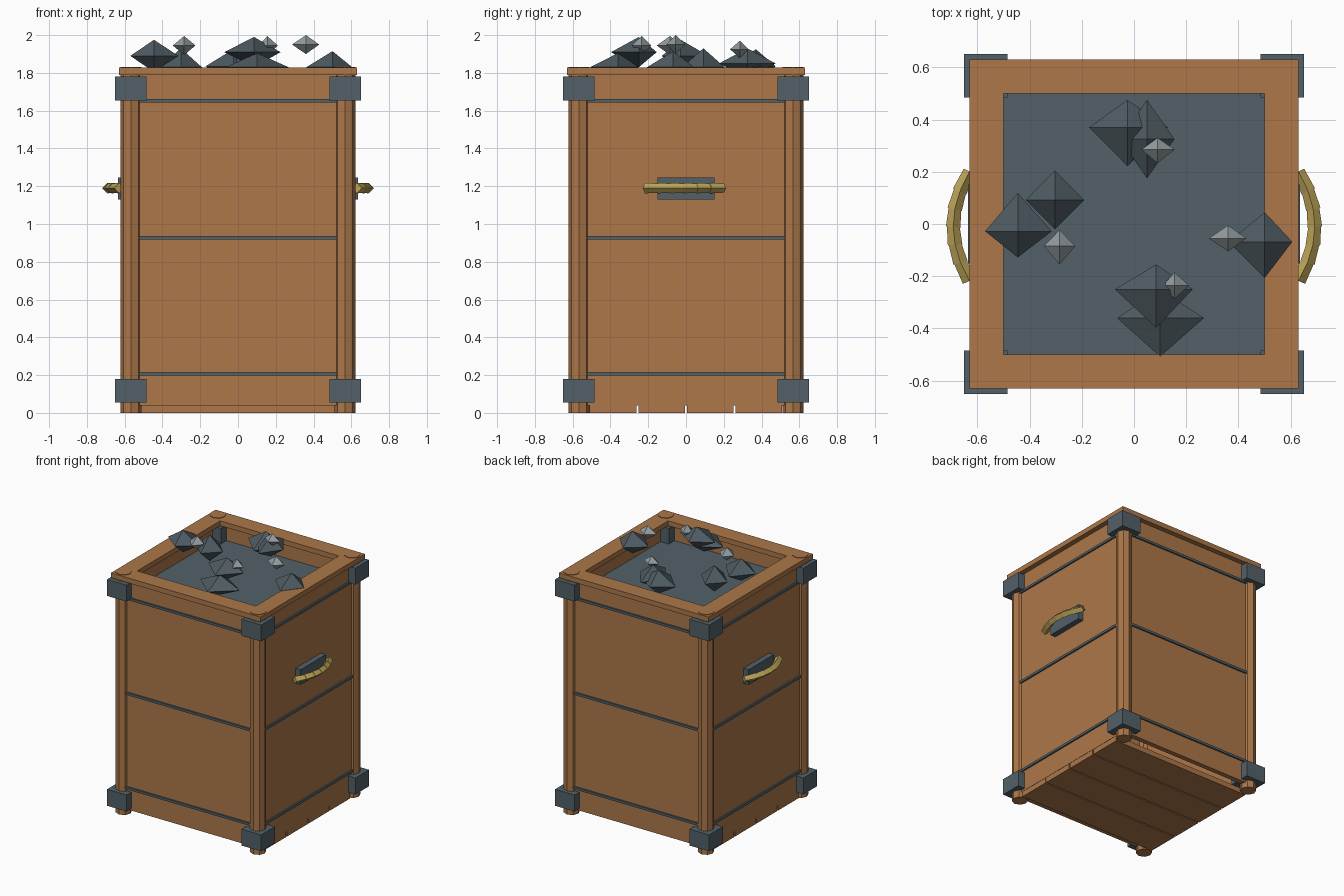
import bpy, bmesh, math
from mathutils import Vector, Matrix

if "Cube" in bpy.data.objects:
    bpy.data.objects.remove(bpy.data.objects["Cube"])


def srgb(r, g, b):
    f = lambda c: c / 12.92 if c <= 0.04045 else ((c + 0.055) / 1.055) ** 2.4
    return tuple(f(c / 255) for c in (r, g, b)) + (1,)


def material(name, *rgb):
    m = bpy.data.materials.new(name)
    m.diffuse_color = srgb(*rgb)
    m.use_nodes = True
    m.node_tree.nodes["Principled BSDF"].inputs["Base Color"].default_value = m.diffuse_color
    return m


WOOD = material("wood", 172, 119, 73)
SLATE = material("slate metal", 82, 97, 104)
ORE = material("dark ore", 78, 91, 98)
PALE = material("pale ore", 145, 155, 158)
ROPE = material("rope", 192, 167, 90)


def finish(name, bm, mat):
    bmesh.ops.recalc_face_normals(bm, faces=bm.faces)
    me = bpy.data.meshes.new(name)
    bm.to_mesh(me)
    bm.free()
    me.materials.append(mat)
    ob = bpy.data.objects.new(name, me)
    bpy.context.collection.objects.link(ob)
    return ob


def add_box(bm, lo, hi, rot=Matrix()):
    lo, hi = Vector(lo), Vector(hi)
    mat = rot @ Matrix.Translation((lo + hi) / 2) @ Matrix.Diagonal((*(hi - lo), 1))
    bmesh.ops.create_cube(bm, size=1, matrix=mat)


def add_prism(bm, a, b, r1, r2, sides):
    a, b = Vector(a), Vector(b)
    q = (b - a).to_track_quat('Z', 'Y').to_matrix().to_4x4()
    bmesh.ops.create_cone(bm, cap_ends=True, segments=sides, radius1=r1, radius2=r2,
                          depth=(b - a).length, matrix=Matrix.Translation((a + b) / 2) @ q)


QUARTERS = [Matrix.Rotation(k * math.pi / 2, 4, 'Z') for k in range(4)]
CORNERS = [(sx, sy) for sx in (-1, 1) for sy in (-1, 1)]
WALL_OUT, WALL_IN = 0.592, 0.555

# Four wall panels
bm = bmesh.new()
for q in QUARTERS:
    add_box(bm, (-WALL_IN, -WALL_OUT, 0.04), (WALL_IN, -WALL_IN, 1.79), q)
finish("wall_panels", bm, WOOD)

# Metal strips across each wall
bm = bmesh.new()
for q in QUARTERS:
    for z in (0.207, 0.927, 1.653):
        add_box(bm, (-0.525, -0.604, z - 0.009), (0.525, -0.58, z + 0.009), q)
finish("metal_strips", bm, SLATE)

# Top rim boards
bm = bmesh.new()
for q in QUARTERS:
    add_box(bm, (-0.63, -0.63, 1.79), (0.50, -0.50, 1.828), q)
finish("top_rim", bm, WOOD)

# Octagonal corner posts
bm = bmesh.new()
for sx, sy in CORNERS:
    add_prism(bm, (sx * .567, sy * .567, 0), (sx * .567, sy * .567, 1.832), .056, .056, 8)
finish("corner_posts", bm, WOOD)

# Corner brackets, lower and upper
bm = bmesh.new()
for sx, sy in CORNERS:
    for z0, z1 in ((0.055, 0.18), (1.655, 1.78)):
        xs, ys = sorted((sx * .485, sx * .65)), sorted((sy * .485, sy * .65))
        add_box(bm, (xs[0], ys[0], z0), (xs[1], ys[1], z1))
finish("corner_brackets", bm, SLATE)

# Bottom planks with narrow gaps
bm = bmesh.new()
for i in range(4):
    y = -0.51 + i * 0.2575
    add_box(bm, (-0.59, y, 0), (0.59, y + 0.247, 0.04))
finish("bottom_planks", bm, WOOD)

# Level of the contents
bm = bmesh.new()
add_box(bm, (-0.558, -0.558, 1.62), (0.558, 0.558, 1.66))
finish("contents_floor", bm, SLATE)

# Handle back plates
bm = bmesh.new()
for s in (-1, 1):
    xs = sorted((s * 0.58, s * 0.635))
    add_box(bm, (xs[0], -0.152, 1.13), (xs[1], 0.152, 1.245))
finish("handle_plates", bm, SLATE)

# Rope handles made of overlapping tapered segments along an arc
bm = bmesh.new()
for s in (-1, 1):
    N = 6
    pts = []
    for i in range(N + 1):
        t = -1 + 2 * i / N
        pts.append(Vector((s * (0.692 - 0.06 * t * t), 0.205 * t - 0.008, 1.19)))
    for a, b in zip(pts, pts[1:]):
        d = (b - a) * 0.06
        add_prism(bm, a - d, b + d, 0.028, 0.024, 4)
finish("rope_handles", bm, ROPE)


# Ore lumps: uneven octahedra (centre; reach to -x, +x, -y, +y; half height)
def lump(name, c, x0, x1, y0, y1, h, mat):
    bm = bmesh.new()
    ring = [bm.verts.new(v) for v in ((x1, 0, 0), (0, y1, 0), (-x0, 0, 0), (0, -y0, 0))]
    for end in (h, -h):
        tip = bm.verts.new((0, 0, end))
        for i in range(4):
            bm.faces.new((ring[i], ring[(i + 1) % 4], tip))
    finish(name, bm, mat).location = c


big = [
    ((-.445, -.028, 1.89), .125, .13, .10, .147, .085),
    ((-.303, .092, 1.83), .112, .112, .112, .113, .10),
    ((-.025, .37, 1.835), .147, .155, .148, .105, .09),
    ((.05, .325, 1.85), .105, .105, .15, .15, .08),
    ((.5, -.068, 1.83), .138, .105, .138, .112, .085),
    ((.085, -.25, 1.91), .158, .14, .147, .095, .08),
    ((.1, -.36, 1.83), .165, .168, .147, .11, .075),
]
small = [
    ((-.285, -.085, 1.945), .06, .06, .07, .063, .05),
    ((.09, .285, 1.925), .062, .066, .052, .045, .045),
    ((.36, -.055, 1.95), .074, .07, .05, .05, .05),
    ((.155, -.235, 1.945), .045, .056, .053, .05, .05),
]
for i, l in enumerate(big):
    lump(f"ore_lump_{i + 1}", *l, ORE)
for i, l in enumerate(small):
    lump(f"pale_ore_chip_{i + 1}", *l, PALE)
